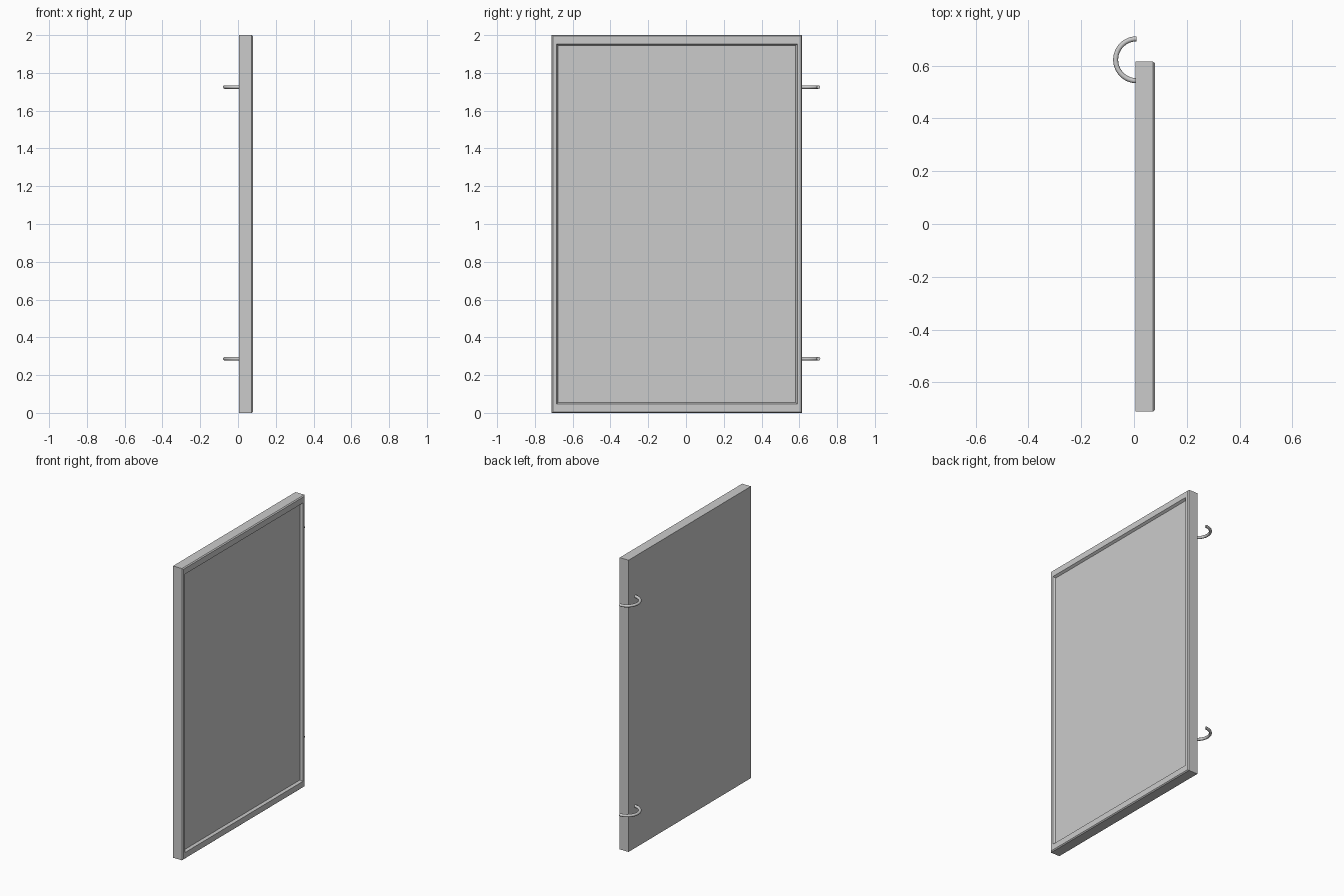
import bpy, bmesh, math
from mathutils import Vector

if "Cube" in bpy.data.objects:
    bpy.data.objects.remove(bpy.data.objects["Cube"])

BACK, FRONT = 0.005, 0.079
Y0, Y1 = -0.711, 0.615


def make_object(name, bm):
    bmesh.ops.recalc_face_normals(bm, faces=bm.faces)
    mesh = bpy.data.meshes.new(name)
    bm.to_mesh(mesh)
    bm.free()
    ob = bpy.data.objects.new(name, mesh)
    bpy.context.collection.objects.link(ob)
    return ob


# Panel: nested rectangular loops (x, side inset, top/bottom inset)
# give the chamfered rim, the flat border and the recessed face
profile = [(BACK, 0, 0), (FRONT - 0.007, 0, 0), (FRONT, 0.006, 0.006),
           (FRONT, 0.025, 0.046), (FRONT - 0.016, 0.034, 0.055)]
bm = bmesh.new()
loops = []
for x, iy, iz in profile:
    ys, zs = (Y0 + iy, Y1 - iy), (iz, 2 - iz)
    loops.append([bm.verts.new((x, ys[a], zs[b]))
                  for a, b in ((0, 0), (1, 0), (1, 1), (0, 1))])
for low, high in zip(loops, loops[1:]):
    for i in range(4):
        j = (i + 1) % 4
        bm.faces.new((low[i], low[j], high[j], high[i]))
bm.faces.new(loops[0])
bm.faces.new(loops[-1])
make_object("panel", bm)


# Hooks: half rings of round bar at the hinge edge
def hook(name, z, radius=0.0795, bar=0.0095, steps=24, sides=12):
    bm = bmesh.new()
    centre = Vector((0.010, 0.622, z))
    rings = []
    for s in range(steps + 1):
        a = math.pi / 2 + math.pi * s / steps
        out = Vector((math.cos(a), math.sin(a), 0))
        rings.append([bm.verts.new(
            centre + out * (radius + bar * math.cos(t)) + Vector((0, 0, bar * math.sin(t))))
            for t in (2 * math.pi * k / sides for k in range(sides))])
    for p, q in zip(rings, rings[1:]):
        for i in range(sides):
            j = (i + 1) % sides
            bm.faces.new((p[i], p[j], q[j], q[i])).smooth = True
    bm.faces.new(rings[0])
    bm.faces.new(rings[-1])
    for e in bm.edges:
        if len(e.link_faces) == 2 and not all(f.smooth for f in e.link_faces):
            e.smooth = False
    make_object(name, bm)


hook("upper_hook", 1.725)
hook("lower_hook", 0.287)
